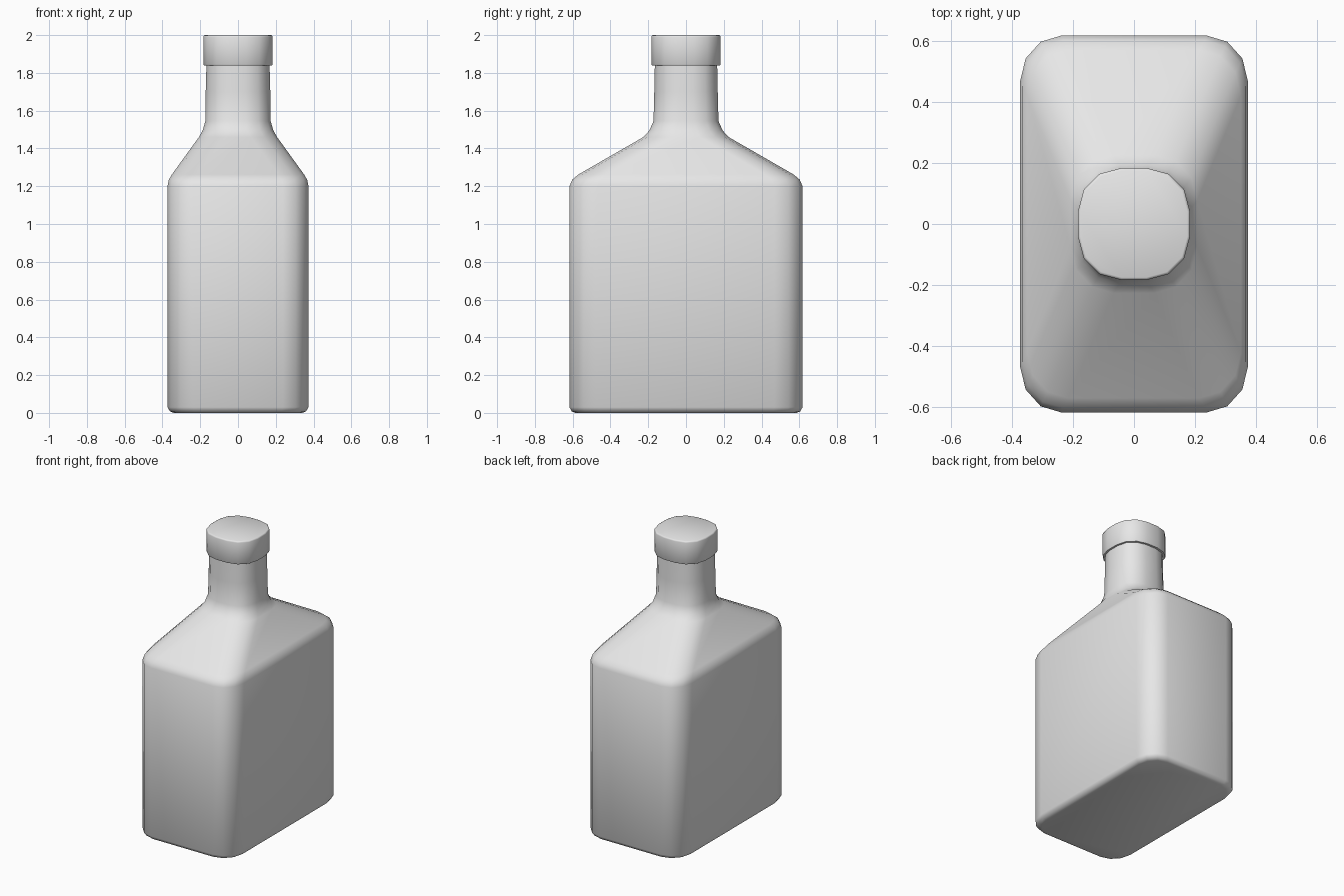
import bpy, bmesh
from math import cos, sin, pi, radians

cube = bpy.data.objects.get("Cube")
if cube:
    bpy.data.objects.remove(cube, do_unlink=True)

grey = bpy.data.materials.new("plain_grey")
grey.use_nodes = True
grey.diffuse_color = (0.8, 0.8, 0.8, 1)
grey.node_tree.nodes["Principled BSDF"].inputs["Base Color"].default_value = (0.8, 0.8, 0.8, 1)

CORNER_STEPS = 3


def rounded_ring(bm, z, half_x, half_y, radius_x, radius_y):
    """Rectangle with rounded corners, counter-clockwise."""
    ring = []
    for quadrant, (sx, sy) in enumerate([(1, 1), (-1, 1), (-1, -1), (1, -1)]):
        for i in range(CORNER_STEPS + 1):
            a = (quadrant + i / CORNER_STEPS) * pi / 2
            ring.append(bm.verts.new((sx * (half_x - radius_x) + radius_x * cos(a),
                                      sy * (half_y - radius_y) + radius_y * sin(a), z)))
    return ring


def loft(name, sections):
    """Skin a stack of rounded rectangles and close both ends."""
    bm = bmesh.new()
    rings = [rounded_ring(bm, *s) for s in sections]
    for low, high in zip(rings, rings[1:]):
        for i in range(len(low)):
            j = (i + 1) % len(low)
            bm.faces.new((low[i], low[j], high[j], high[i]))
    bm.faces.new(rings[0][::-1])
    bm.faces.new(rings[-1])
    mesh = bpy.data.meshes.new(name)
    bm.to_mesh(mesh)
    bm.free()
    mesh.materials.append(grey)
    obj = bpy.data.objects.new(name, mesh)
    bpy.context.collection.objects.link(obj)
    bpy.ops.object.select_all(action='DESELECT')
    obj.select_set(True)
    bpy.context.view_layer.objects.active = obj
    bpy.ops.object.shade_smooth_by_angle(angle=radians(50))
    return obj


# Body, sloped shoulders and neck: z, half width, half depth, corner radii
loft("bottle_body", [
    (0.0, 0.34, 0.585, 0.12, 0.13),
    (0.008, 0.36, 0.605, 0.13, 0.14),
    (0.03, 0.373, 0.617, 0.135, 0.15),
    (1.2, 0.373, 0.617, 0.135, 0.15),
    (1.235, 0.366, 0.602, 0.135, 0.15),
    (1.262, 0.35, 0.57, 0.135, 0.15),
    (1.46, 0.207, 0.226, 0.14, 0.15),
    (1.495, 0.187, 0.194, 0.14, 0.14),
    (1.545, 0.173, 0.172, 0.13, 0.13),
    (1.7, 0.171, 0.168, 0.13, 0.13),
    (1.845, 0.167, 0.165, 0.125, 0.125),
])

# Cap with slightly softened rims
loft("cap", [
    (1.84, 0.18, 0.18, 0.138, 0.138),
    (1.845, 0.183, 0.183, 0.14, 0.14),
    (1.99, 0.183, 0.183, 0.14, 0.14),
    (1.997, 0.181, 0.181, 0.139, 0.139),
    (2.0, 0.175, 0.175, 0.135, 0.135),
])
